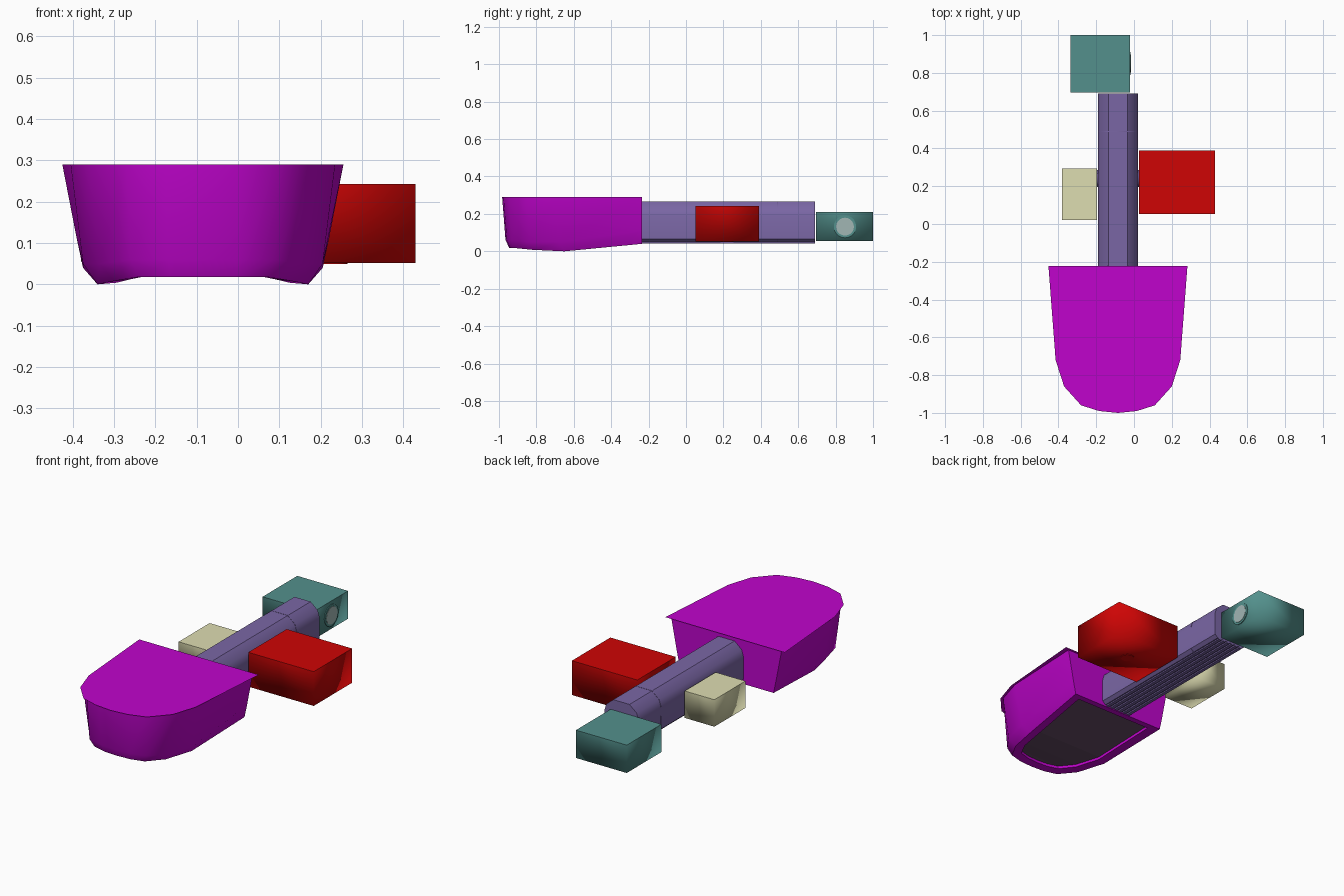
import bpy, bmesh, math
from mathutils import Matrix, Vector

if "Cube" in bpy.data.objects:
    bpy.data.objects.remove(bpy.data.objects["Cube"])

CX = -0.085  # centre line of the spine and the hull


def material(name, rgb):
    m = bpy.data.materials.new(name)
    m.diffuse_color = tuple((c / 255) ** 2.2 for c in rgb) + (1,)
    m.use_nodes = True
    m.node_tree.nodes["Principled BSDF"].inputs["Base Color"].default_value = m.diffuse_color
    return m


MAGENTA = material("magenta", (190, 12, 203))
PURPLE = material("purple", (121, 102, 163))
RED = material("red", (205, 13, 13))
TEAL = material("teal", (84, 143, 139))
CREAM = material("cream", (221, 220, 176))
FLOOR = material("dull_purple", (98, 76, 98))
PALE = material("pale_grey", (160, 180, 178))


def finish(name, bm, mat, smooth_angle=None):
    bmesh.ops.recalc_face_normals(bm, faces=bm.faces)
    me = bpy.data.meshes.new(name)
    bm.to_mesh(me)
    bm.free()
    ob = bpy.data.objects.new(name, me)
    bpy.context.collection.objects.link(ob)
    me.materials.append(mat)
    if smooth_angle:
        bpy.ops.object.select_all(action='DESELECT')
        ob.select_set(True)
        bpy.context.view_layer.objects.active = ob
        bpy.ops.object.shade_smooth_by_angle(angle=math.radians(smooth_angle))
    return ob


def box(name, x, y, z, mat, soft_sides=False):
    bm = bmesh.new()
    bmesh.ops.create_cube(bm, size=1)
    for v in bm.verts:
        v.co = Vector(((x[0], x[1])[v.co.x > 0], (y[0], y[1])[v.co.y > 0], (z[0], z[1])[v.co.z > 0]))
    if soft_sides:  # blended shading on the sides, crisp top
        top = max(z)
        for f in bm.faces:
            f.smooth = True
        for e in bm.edges:
            e.smooth = not all(abs(v.co.z - top) < 1e-5 for v in e.verts)
    return finish(name, bm, mat)


def disc(name, centre, radius, depth, axis, mat):
    bm = bmesh.new()
    rot = Matrix.Rotation(math.pi / 2, 4, 'Y') if axis == 'X' else Matrix()
    bmesh.ops.create_cone(bm, cap_ends=True, segments=20, radius1=radius, radius2=radius,
                          depth=depth, matrix=Matrix.Translation(centre) @ rot)
    return finish(name, bm, mat, 30)


def mirrored(half):
    # half outline, back corner to nose, becomes a full row around the nose
    right = [(CX + x, y, z) for x, y, z in half]
    left = [(CX - x, y, z) for x, y, z in half[:-1]]
    return right + left[::-1]


def fill_across(bm, row):
    n = len(row)
    for i in range(n // 2):
        a = [row[i], row[i + 1], row[n - 2 - i], row[n - 1 - i]]
        bm.faces.new(list(dict.fromkeys(a)))


# Hull: rows from the rim down to the recessed floor
rim = [(.34, -.235, .29), (.32, -.70, .29), (.275, -.85, .29), (.185, -.945, .29), (.09, -.976, .29), (0, -.983, .29)]
mid = [(.305, -.235, .11), (.29, -.68, .05), (.25, -.835, .05), (.175, -.935, .06), (.085, -.958, .06), (0, -.965, .06)]
low = [(.29, -.235, .04), (.255, -.65, .0), (.215, -.82, .008), (.155, -.92, .018), (.08, -.94, .018), (0, -.945, .018)]
lip = [(x * .82, -.56 + (y + .56) * .88, z + .004) for x, y, z in low]
floor = [(x, y, z + .015) for x, y, z in lip]

bm = bmesh.new()
rows = [[bm.verts.new(p) for p in mirrored(r)] for r in (rim, mid, low, lip, floor)]
for a, b in zip(rows, rows[1:]):
    for i in range(len(a) - 1):
        bm.faces.new((a[i], a[i + 1], b[i + 1], b[i]))
for a, b in zip(rows[:2], rows[1:3]):  # back wall
    bm.faces.new((a[0], a[-1], b[-1], b[0]))
bm.faces.new((rows[2][0], rows[2][-1], rows[3][-1], rows[3][0]))
bm.faces.new((rows[3][0], rows[3][-1], rows[4][-1], rows[4][0]))
finish("hull", bm, MAGENTA, 40)

bm = bmesh.new()
fill_across(bm, [bm.verts.new(p) for p in mirrored(floor)])
finish("hull_floor", bm, FLOOR)

# Thin deck overhanging the hull
deck = [(.368, -.222), (.33, -.72), (.285, -.86), (.195, -.96), (.10, -.99), (0, -1.0)]
bm = bmesh.new()
fill_across(bm, [bm.verts.new(p) for p in mirrored([(x, y, .291) for x, y in deck])])
finish("deck", bm, MAGENTA)


# Spine: rounded-top profile swept along y
def sweep(name, profile, y0, y1, mat):
    bm = bmesh.new()
    loop = [(CX + x, z) for x, z in profile] + [(CX - x, z) for x, z in profile[::-1]]
    a = [bm.verts.new((x, y0, z)) for x, z in loop]
    b = [bm.verts.new((x, y1, z)) for x, z in loop]
    n = len(loop)
    for i in range(n):
        bm.faces.new((a[i], a[(i + 1) % n], b[(i + 1) % n], b[i]))
    bm.faces.new(a)
    bm.faces.new(b)
    return finish(name, bm, mat, 40)


profile = [(.085, .05), (.104, .066), (.105, .19), (.094, .228), (.05, .265)]
sweep("spine", profile, -.235, .69, PURPLE)
sweep("spine_seam", [(x * 1.015, .157 + (z - .157) * 1.01) for x, z in profile], .487, .493, PURPLE)

# Lengthwise ribs under the spine
for i in range(6):
    x = CX - .07 + i * .028
    box("spine_rib", (x - .009, x + .009), (-.235, .69), (.043, .052), PURPLE)

# Side modules
box("right_module", (.027, .43), (.052, .39), (.052, .243), RED, True)
box("left_module", (-.38, -.197), (.02, .293), (.055, .205), CREAM, True)
box("rear_module", (-.335, -.022), (.695, 1.0), (.055, .21), TEAL, True)

# Docking collars between spine and modules, hatches on the modules
for side, x in (("right", .023), ("left", -.193)):
    disc(side + "_collar", (x, .24, .14), .045, .014, 'X', PURPLE)
disc("rear_port_ring", (-.021, .85, .132), .06, .006, 'X', TEAL)
disc("rear_port", (-.02, .85, .132), .048, .008, 'X', PALE)
disc("right_module_hatch", (.23, .22, .052), .035, .006, 'Z', RED)
